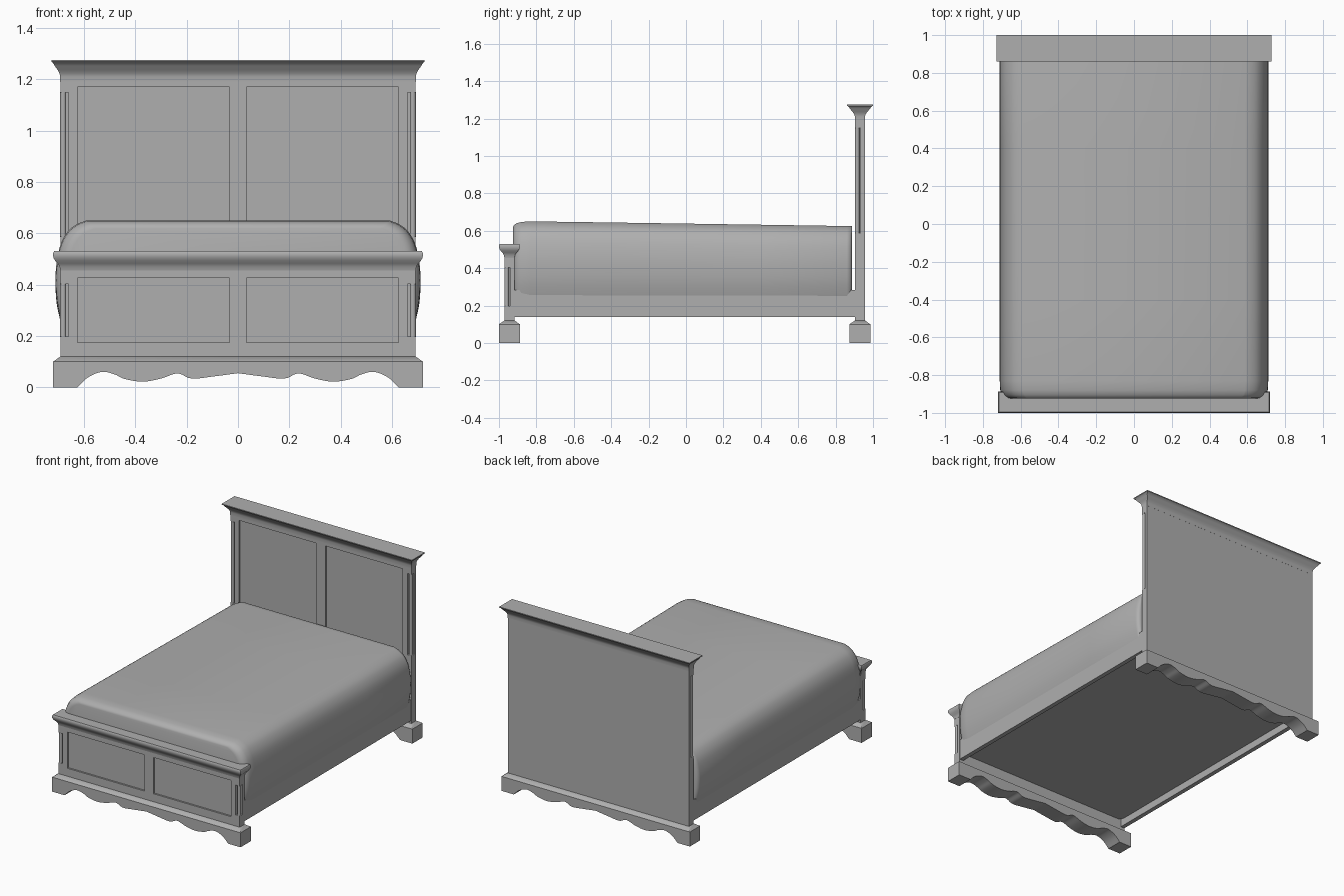
import bpy, bmesh, math
from mathutils import Vector

if "Cube" in bpy.data.objects:
    bpy.data.objects.remove(bpy.data.objects["Cube"])

GREY = bpy.data.materials.new("painted_grey")
GREY.diffuse_color = (0.43, 0.43, 0.43, 1)
GREY.use_nodes = True
GREY.node_tree.nodes["Principled BSDF"].inputs["Base Color"].default_value = GREY.diffuse_color


def finish(name, bm, smooth=None):
    bmesh.ops.recalc_face_normals(bm, faces=bm.faces)
    me = bpy.data.meshes.new(name)
    bm.to_mesh(me)
    bm.free()
    me.materials.append(GREY)
    ob = bpy.data.objects.new(name, me)
    bpy.context.collection.objects.link(ob)
    if smooth:
        bpy.ops.object.select_all(action='DESELECT')
        ob.select_set(True)
        bpy.context.view_layer.objects.active = ob
        bpy.ops.object.shade_smooth_by_angle(angle=math.radians(smooth))
    return ob


def add_box(bm, x0, x1, y0, y1, z0, z1):
    vs = bmesh.ops.create_cube(bm, size=1)['verts']
    for v in vs:
        v.co = Vector(((x0 + x1) / 2 + v.co.x * (x1 - x0),
                       (y0 + y1) / 2 + v.co.y * (y1 - y0),
                       (z0 + z1) / 2 + v.co.z * (z1 - z0)))


def loft(name, rings, smooth):
    """Join matching closed rings of points and cap both ends."""
    bm = bmesh.new()
    rows = [[bm.verts.new(p) for p in r] for r in rings]
    n = len(rows[0])
    for a, b in zip(rows, rows[1:]):
        for i in range(n):
            bm.faces.new((a[i], a[(i + 1) % n], b[(i + 1) % n], b[i]))
    bm.faces.new(rows[0])
    bm.faces.new(rows[-1])
    return finish(name, bm, smooth)


def moulding(name, cy, profile):
    """Rectangular moulding, profile of (half width, half depth, z)."""
    loft(name, [[(-x, cy - y, z), (x, cy - y, z), (x, cy + y, z), (-x, cy + y, z)]
                for x, y, z in profile], 40)


def spline(pts, steps=5):
    """Catmull-Rom curve through the points."""
    p = [Vector(q) for q in [pts[0]] + pts + [pts[-1]]]
    out = []
    for a, b, c, d in zip(p, p[1:], p[2:], p[3:]):
        for i in range(steps):
            t = i / steps
            out.append(0.5 * (2 * b + (c - a) * t + (2 * a - 5 * b + 4 * c - d) * t * t
                              + (3 * b - a - 3 * c + d) * t ** 3))
    return out + [p[-1]]


def scalloped_base(name, cy):
    half = spline([(0.625, 0), (0.585, 0.038), (0.53, 0.06), (0.48, 0.05), (0.44, 0.032),
                   (0.37, 0.022), (0.30, 0.034), (0.235, 0.054), (0.18, 0.034),
                   (0.09, 0.043), (0, 0.055)])
    outline = [(0.72, 0.1), (0.72, 0)] + [tuple(p) for p in half]
    outline += [(-x, z) for x, z in outline[-2::-1]]
    loft(name, [[(x, cy + s * 0.056, z) for x, z in outline] for s in (-1, 1)], 35)
    moulding(name + "_top_bevel", cy,
             [(0.72, 0.056, 0.1), (0.692, 0.027, 0.12)])


def board(name, cy, top, panel):
    """Slab with two sunk panels and notched front corners holding quarter columns."""
    y0, y1 = cy - 0.026, cy + 0.026
    bm = bmesh.new()
    add_box(bm, -0.692, 0.692, y0, y1, 0.11, top)
    body = finish(name, bm)
    p0, p1 = panel
    cut = bmesh.new()
    for s in (-1, 1):
        xs = sorted((s * 0.034, s * 0.625))
        add_box(cut, xs[0], xs[1], y0 - 0.05, y0 + 0.012, p0, p1)
        xs = sorted((s * 0.661, s * 0.8))
        add_box(cut, xs[0], xs[1], y0 - 0.05, y0 + 0.030, p0 + 0.022, p1 - 0.022)
    cutter = finish("cutter", cut)
    cutter.hide_render = True
    mod = body.modifiers.new("cuts", 'BOOLEAN')
    mod.operation, mod.solver, mod.object = 'DIFFERENCE', 'EXACT', cutter
    bpy.context.view_layer.objects.active = body
    bpy.ops.object.modifier_apply(modifier=mod.name)
    bpy.data.objects.remove(cutter)
    # corner columns, standing clear of the notch walls
    for s, side in ((-1, "left"), (1, "right")):
        ring = [(s * 0.681 + 0.012 * math.cos(a), y0 + 0.011 + 0.012 * math.sin(a))
                for a in (i * math.tau / 16 for i in range(16))]
        loft(f"{name}_column_{side}", [[(x, y, z) for x, y in ring]
                                       for z in (p0 + 0.02, p1 - 0.02)], 35)


HEAD, FOOT = 0.93, -0.944

# headboard
board("headboard", HEAD, 1.24, (0.565, 1.17))
scalloped_base("headboard_base", HEAD)
moulding("headboard_crown", HEAD,
         [(0.6925, 0.0265, 1.19), (0.693, 0.027, 1.21), (0.695, 0.03, 1.222),
          (0.702, 0.04, 1.236), (0.714, 0.053, 1.252), (0.721, 0.062, 1.264),
          (0.727, 0.07, 1.268), (0.727, 0.07, 1.274)])

# footboard
board("footboard", FOOT, 0.5, (0.175, 0.425))
scalloped_base("footboard_base", FOOT)
moulding("footboard_crown", FOOT,
         [(0.6925, 0.0265, 0.455), (0.695, 0.03, 0.47), (0.702, 0.037, 0.482),
          (0.712, 0.047, 0.493), (0.718, 0.053, 0.503), (0.72, 0.056, 0.512),
          (0.72, 0.056, 0.523), (0.716, 0.052, 0.53)])

# side rails
for s, side in ((-1, "left"), (1, "right")):
    bm = bmesh.new()
    xs = sorted((s * 0.66, s * 0.69))
    add_box(bm, xs[0], xs[1], -0.93, 0.92, 0.14, 0.283)
    finish(f"side_rail_{side}", bm)

# mattress: cross-section swept along y, sinking between the rails at the bottom
BOTTOM = 0.19
side_curve = spline([(0.665, BOTTOM), (0.682, 0.23), (0.694, 0.272), (0.707, 0.34),
                     (0.711, 0.42), (0.706, 0.49), (0.69, 0.56), (0.66, 0.61),
                     (0.625, 0.636), (0.59, 0.65)], 3)
section = [tuple(p) for p in side_curve]
section += [(-x, z) for x, z in reversed(section)]
rings = []
for y, inset, drop in [(-0.925, 0.045, 0.03), (-0.92, 0.028, 0.02), (-0.905, 0.012, 0.01),
                       (-0.88, 0.003, 0.003), (-0.83, 0, 0), (-0.4, 0, 0.006), (0, 0, 0.012),
                       (0.4, 0, 0.018), (0.86, 0, 0.025), (0.878, 0.006, 0.025),
                       (0.887, 0.02, 0.026)]:
    rings.append([(x * (1 - inset / 0.71), y,
                   BOTTOM + (z - BOTTOM) * (1 - drop / (0.65 - BOTTOM))) for x, z in section])
loft("mattress", rings, 40)
